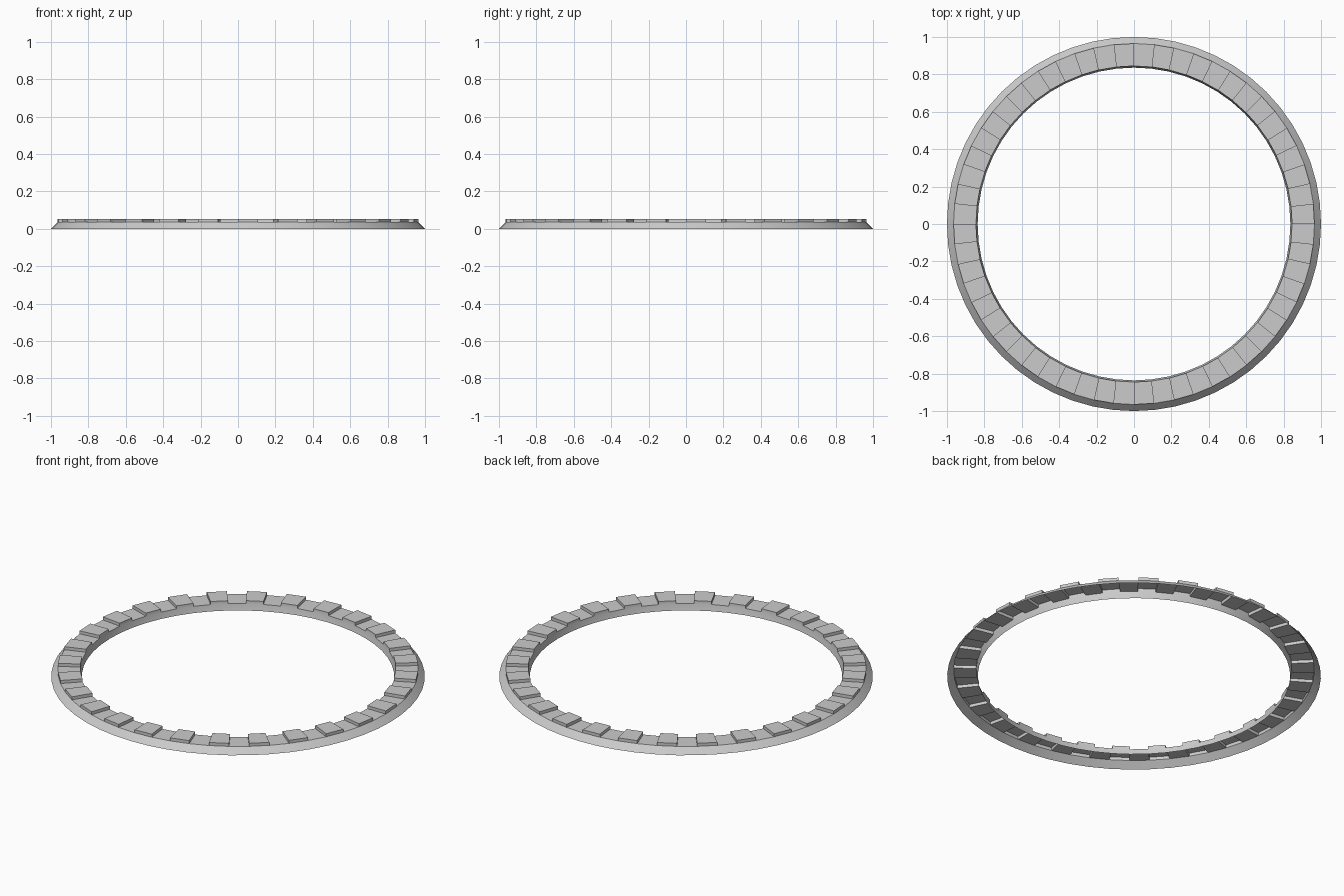
import bpy, bmesh, math

if "Cube" in bpy.data.objects:
    bpy.data.objects.remove(bpy.data.objects["Cube"])

SEGMENTS = 56                       # alternating raised and low blocks
R_BASE, R_OUT, R_IN, R_FOOT = 1.0, 0.965, 0.845, 0.836
LOW, HIGH = 0.036, 0.054

bm = bmesh.new()


def point(r, z, k):
    a = 2 * math.pi * k / SEGMENTS
    return (r * math.cos(a), r * math.sin(a), z)


def quad(*pts):
    return bm.faces.new([bm.verts.new(p) for p in pts])


for k in range(SEGMENTS):
    raised = k % 2 == 0
    # Cross-section of the open-bottomed shell, from outer rim to inner foot
    profile = [(R_BASE, 0), (R_OUT, LOW)]
    if raised:
        profile += [(R_OUT, HIGH), (R_IN, HIGH)]
    profile += [(R_IN, LOW), (R_FOOT, 0)]
    for (r0, z0), (r1, z1) in zip(profile, profile[1:]):
        quad(point(r0, z0, k), point(r0, z0, k + 1),
             point(r1, z1, k + 1), point(r1, z1, k))
    # Radial step walls at both ends of a raised block
    if raised:
        for j, flip in ((k, False), (k + 1, True)):
            wall = quad(point(R_IN, LOW, j), point(R_OUT, LOW, j),
                        point(R_OUT, HIGH, j), point(R_IN, HIGH, j))
            if flip:
                wall.normal_flip()

bmesh.ops.remove_doubles(bm, verts=bm.verts[:], dist=0.0001)
mesh = bpy.data.meshes.new("notched_ring")
bm.to_mesh(mesh)
bm.free()
ring = bpy.data.objects.new("notched_ring", mesh)
bpy.context.collection.objects.link(ring)

# Smooth round walls, crisp block edges
bpy.context.view_layer.objects.active = ring
ring.select_set(True)
bpy.ops.object.shade_smooth_by_angle(angle=math.radians(25))
